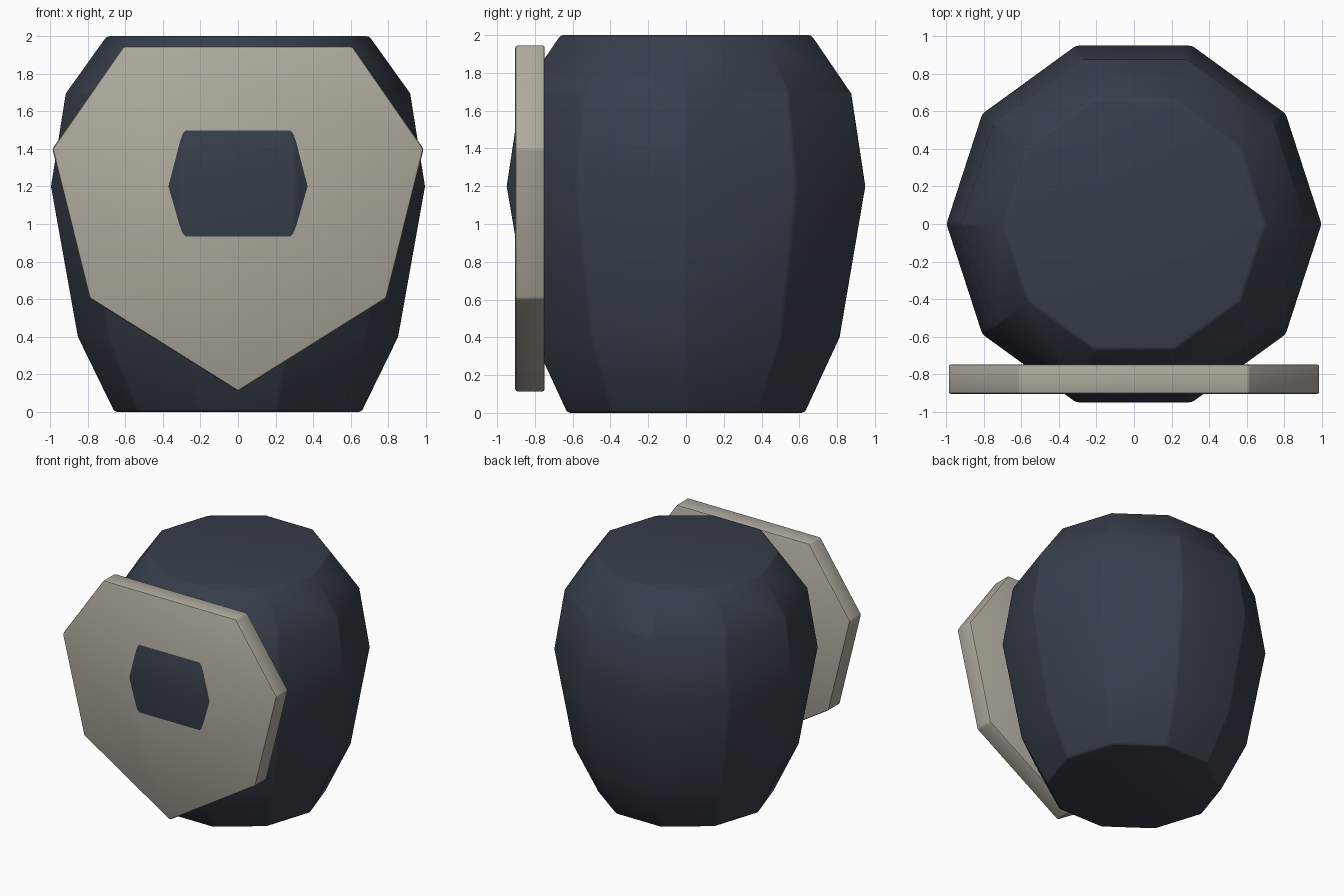
import bpy, bmesh, math

cube = bpy.data.objects.get("Cube")
if cube:
    bpy.data.objects.remove(cube, do_unlink=True)


def make_material(name, color):
    mat = bpy.data.materials.new(name)
    mat.use_nodes = True
    mat.diffuse_color = color
    mat.node_tree.nodes["Principled BSDF"].inputs["Base Color"].default_value = color
    return mat


def loft(name, rings, mat, bevel):
    """Skin a closed solid through a list of equally sized point rings."""
    bm = bmesh.new()
    loops = [[bm.verts.new(p) for p in ring] for ring in rings]
    n = len(loops[0])
    for low, high in zip(loops, loops[1:]):
        for i in range(n):
            j = (i + 1) % n
            bm.faces.new((low[i], low[j], high[j], high[i]))
    bm.faces.new(loops[0][::-1])
    bm.faces.new(loops[-1])
    bmesh.ops.recalc_face_normals(bm, faces=bm.faces)
    mesh = bpy.data.meshes.new(name)
    bm.to_mesh(mesh)
    bm.free()
    mesh.materials.append(mat)
    obj = bpy.data.objects.new(name, mesh)
    bpy.context.collection.objects.link(obj)

    # Soften only the hard edges
    mod = obj.modifiers.new("edge_bevel", 'BEVEL')
    mod.width = bevel
    mod.segments = 2
    mod.limit_method = 'ANGLE'
    mod.angle_limit = math.radians(30)
    bpy.ops.object.select_all(action='DESELECT')
    obj.select_set(True)
    bpy.context.view_layer.objects.active = obj
    bpy.ops.object.modifier_apply(modifier=mod.name)
    bpy.ops.object.shade_smooth_by_angle(angle=math.radians(30))
    return obj


dark_slate = make_material("dark_slate", (0.038, 0.049, 0.070, 1))
warm_grey = make_material("warm_grey", (0.430, 0.402, 0.342, 1))

# Ten-sided barrel body: (height, radius) profile
SIDES = 10
profile = [(0, 0.66), (0.4, 0.855), (1.2, 0.998), (1.69, 0.92), (2, 0.698)]
rings = [[(r * math.cos(math.tau * i / SIDES), r * math.sin(math.tau * i / SIDES), z)
          for i in range(SIDES)] for z, r in profile]
loft("body", rings, dark_slate, 0.015)

# Shield-shaped front plate: right half outline, mirrored across x
half = [(0.79, 0.605), (0.988, 1.4), (0.61, 1.945)]
outline = [(0, 0.11)] + half + [(-x, z) for x, z in reversed(half)]
loft("front_plate", [[(x, y, z) for x, z in outline] for y in (-0.904, -0.748)],
     warm_grey, 0.012)
